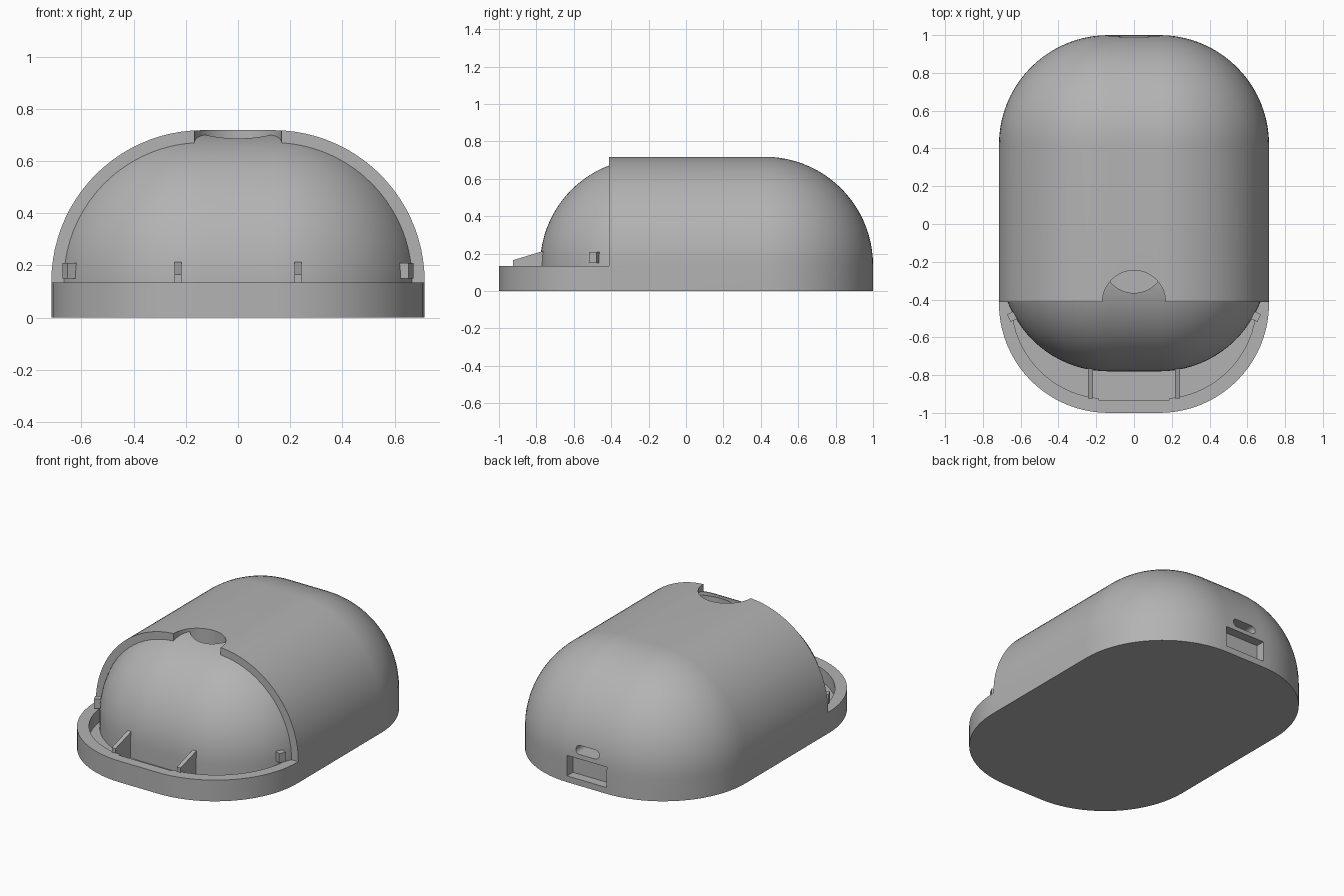
import bpy, bmesh
from math import sin, cos, pi
from mathutils import Matrix

if "Cube" in bpy.data.objects:
    bpy.data.objects.remove(bpy.data.objects["Cube"], do_unlink=True)

grey = bpy.data.materials.new("plain grey")
grey.use_nodes = True
grey.diffuse_color = (0.45, 0.45, 0.45, 1)
grey.node_tree.nodes["Principled BSDF"].inputs["Base Color"].default_value = (0.45, 0.45, 0.45, 1)


def ring(core_x, core_y, r, z, cy=0.0, steps=20):
    """Rounded rectangle: a core box grown by radius r."""
    pts = []
    for q, (sx, sy) in enumerate(((1, 1), (-1, 1), (-1, -1), (1, -1))):
        for i in range(steps + 1):
            a = (q + i / steps) * pi / 2
            pts.append((sx * core_x + r * cos(a), cy + sy * core_y + r * sin(a), z))
    return pts


def loft(name, rings):
    bm = bmesh.new()
    rows = [[bm.verts.new(p) for p in row] for row in rings]
    n = len(rows[0])
    for low, high in zip(rows, rows[1:]):
        for i in range(n):
            j = (i + 1) % n
            bm.faces.new((low[i], low[j], high[j], high[i]))
    bm.faces.new(rows[0][::-1])
    bm.faces.new(rows[-1])
    bmesh.ops.remove_doubles(bm, verts=bm.verts, dist=1e-5)
    bmesh.ops.recalc_face_normals(bm, faces=bm.faces)
    me = bpy.data.meshes.new(name)
    bm.to_mesh(me)
    bm.free()
    ob = bpy.data.objects.new(name, me)
    bpy.context.collection.objects.link(ob)
    me.materials.append(grey)
    return ob


def dome(name, core_x, core_y, r, base, spring, cy=0.0, steps=22):
    rows = [ring(core_x, core_y, r, base, cy)]
    for i in range(steps + 1):
        t = i / steps * pi / 2
        rows.append(ring(core_x, core_y, r * cos(t), spring + r * sin(t), cy))
    return loft(name, rows)


def prism(name, core_x, core_y, r, z0, z1, cy=0.0):
    return loft(name, [ring(core_x, core_y, r, z, cy) for z in (z0, z1)])


def box(name, x, y, z):
    return loft(name, [[(x[0], y[0], h), (x[1], y[0], h), (x[1], y[1], h), (x[0], y[1], h)] for h in z])


def finish(ob, cutters=()):
    """Cut, apply and shade a part."""
    bpy.ops.object.select_all(action="DESELECT")
    bpy.context.view_layer.objects.active = ob
    ob.select_set(True)
    for c in cutters:
        m = ob.modifiers.new("cut", "BOOLEAN")
        m.operation, m.solver, m.object = "DIFFERENCE", "EXACT", c
        bpy.ops.object.modifier_apply(modifier=m.name)
    bpy.ops.object.shade_smooth_by_angle(angle=0.5)
    for c in cutters:
        bpy.data.objects.remove(c, do_unlink=True)


# Outer case with open front, tray, thumb notch and rear ports
case = dome("outer_case", 0.135, 0.42, 0.58, 0, 0.138)
pill = prism("pill_cutter", 0.055, 0, 0.027, -0.1, 0.2)
pill.data.transform(Matrix.Translation((0, 1, 0.225)) @ Matrix.Rotation(pi / 2, 4, "X"))
finish(case, [
    box("front_cutter", (-1, 1), (-1.2, -0.413), (0.135, 1)),
    prism("tray_cutter", 0.14, 0.1, 0.508, 0.05, 0.134 + 0.01, -0.317),
    box("tray_front_cutter", (-0.185, 0.185), (-0.935, -0.6), (0.052, 0.15)),
    prism("notch_cutter", 0, 0, 0.167, 0.6, 0.9, -0.413),
    box("port_cutter", (-0.14, 0.14), (0.94, 1.1), (0.04, 0.17)),
    pill,
])

# Inner domed cover seen through the open front
cover = dome("inner_cover", 0.135, 0.12, 0.57, 0.045, 0.138, -0.09)
finish(cover, [
    box("rear_cutter", (-1, 1), (-0.15, 1), (0, 1)),
    prism("grip_cutter", 0, 0, 0.1625, 0.61, 0.9, -0.2025),
])

for side, s in (("left", 1), ("right", -1)):
    # Sloping support rib in the tray
    x0, x1 = sorted((s * 0.217, s * 0.243))
    profile = [(-0.925, 0.045), (-0.76, 0.045), (-0.76, 0.215), (-0.925, 0.165)]
    rib = loft(side + "_rib", [[(x, y, z) for y, z in profile] for x in (x0, x1)])
    finish(rib)
    # Small catch on the side of the cover
    catch = box(side + "_catch", (-0.02, 0.02), (-0.022, 0.022), (0.15, 0.21))
    catch.data.transform(Matrix.Translation((s * 0.645, -0.49, 0)) @ Matrix.Rotation(-s * 0.45, 4, "Z"))
    finish(catch)
